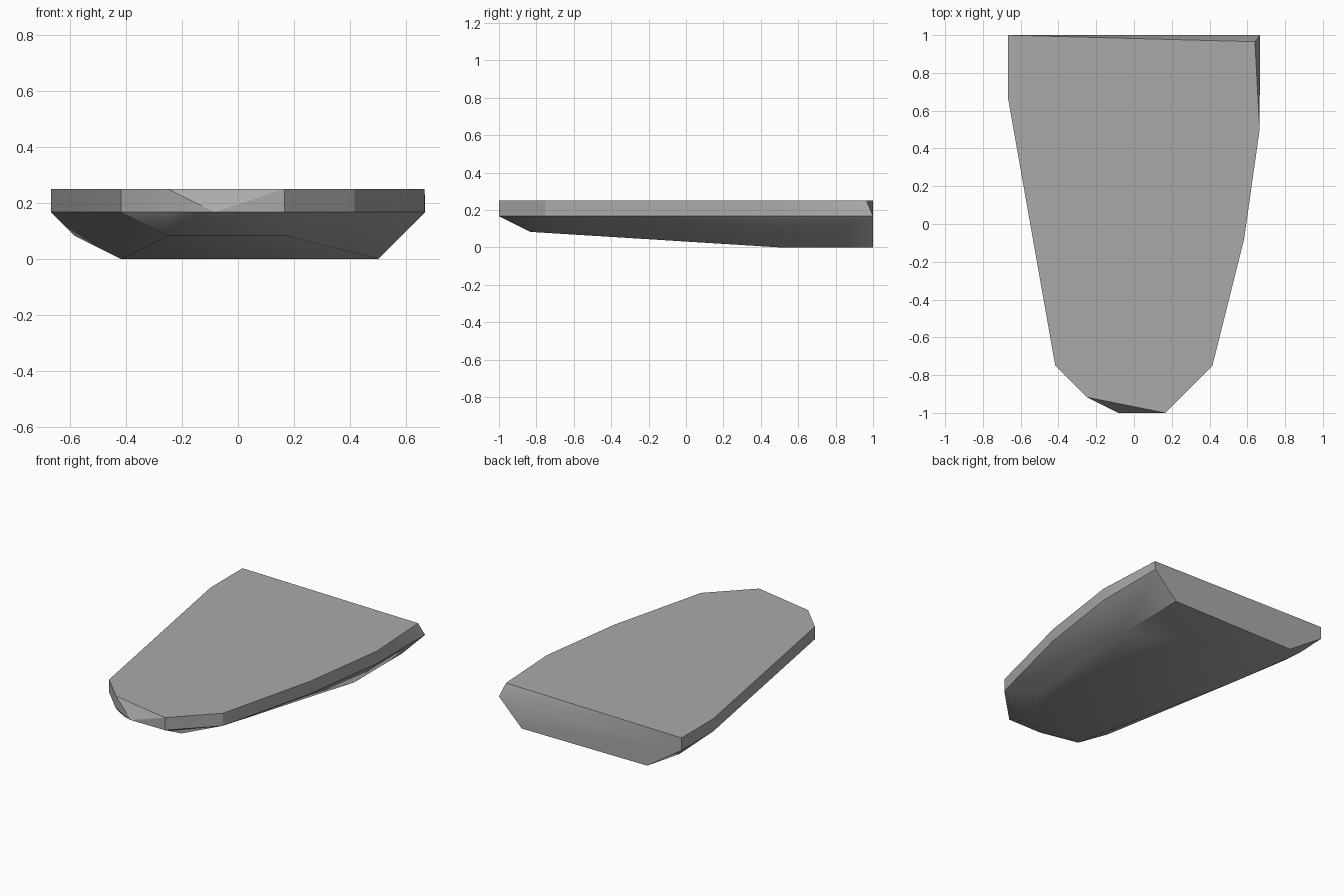
import bpy
import bmesh

cube = bpy.data.objects.get("Cube")
if cube:
    bpy.data.objects.remove(cube, do_unlink=True)

# Heights of the deck, the rim and the two keel levels
DECK, RIM, CHINE, KEEL = 0.25, 0.167, 0.083, 0.0

# Outline shared by deck and rim
outline = [(-0.667, 1), (-0.667, 0.667), (-0.417, -0.75), (-0.25, -0.917),
           (0.165, -1), (0.415, -0.75), (0.583, -0.08), (0.665, 0.5)]

# Corners that differ per level: the deck is clipped at the front and back
levels = {
    DECK: outline + [(0.64, 0.965)],
    RIM: outline + [(0.667, 1), (-0.083, -1)],
    CHINE: [(-0.583, 0.9), (-0.25, -0.833), (0.17, -0.833), (0.333, -0.5)],
    KEEL: [(-0.417, 1), (-0.417, 0.5), (0.5, 0.5), (0.5, 1)],
}

# Faceted slab as the hull of its levels
bm = bmesh.new()
for z, points in levels.items():
    for x, y in points:
        bm.verts.new((x, y, z))
hull = bmesh.ops.convex_hull(bm, input=bm.verts[:])
loose = {g for g in hull["geom_interior"] + hull["geom_unused"]
         if isinstance(g, bmesh.types.BMVert)}
bmesh.ops.delete(bm, geom=list(loose), context="VERTS")
bmesh.ops.dissolve_limit(bm, angle_limit=0.01, verts=bm.verts[:], edges=bm.edges[:])
bmesh.ops.recalc_face_normals(bm, faces=bm.faces[:])

mesh = bpy.data.meshes.new("stone_slab")
bm.to_mesh(mesh)
bm.free()
slab = bpy.data.objects.new("stone_slab", mesh)
bpy.context.collection.objects.link(slab)

# Plain grey stone
grey = bpy.data.materials.new("stone_grey")
grey.use_nodes = True
colour = (0.4, 0.4, 0.4, 1)
grey.diffuse_color = colour
grey.node_tree.nodes["Principled BSDF"].inputs["Base Color"].default_value = colour
mesh.materials.append(grey)

# Soft underside, crisp rim
bpy.ops.object.select_all(action="DESELECT")
slab.select_set(True)
bpy.context.view_layer.objects.active = slab
bpy.ops.object.shade_smooth_by_angle(angle=0.52)
